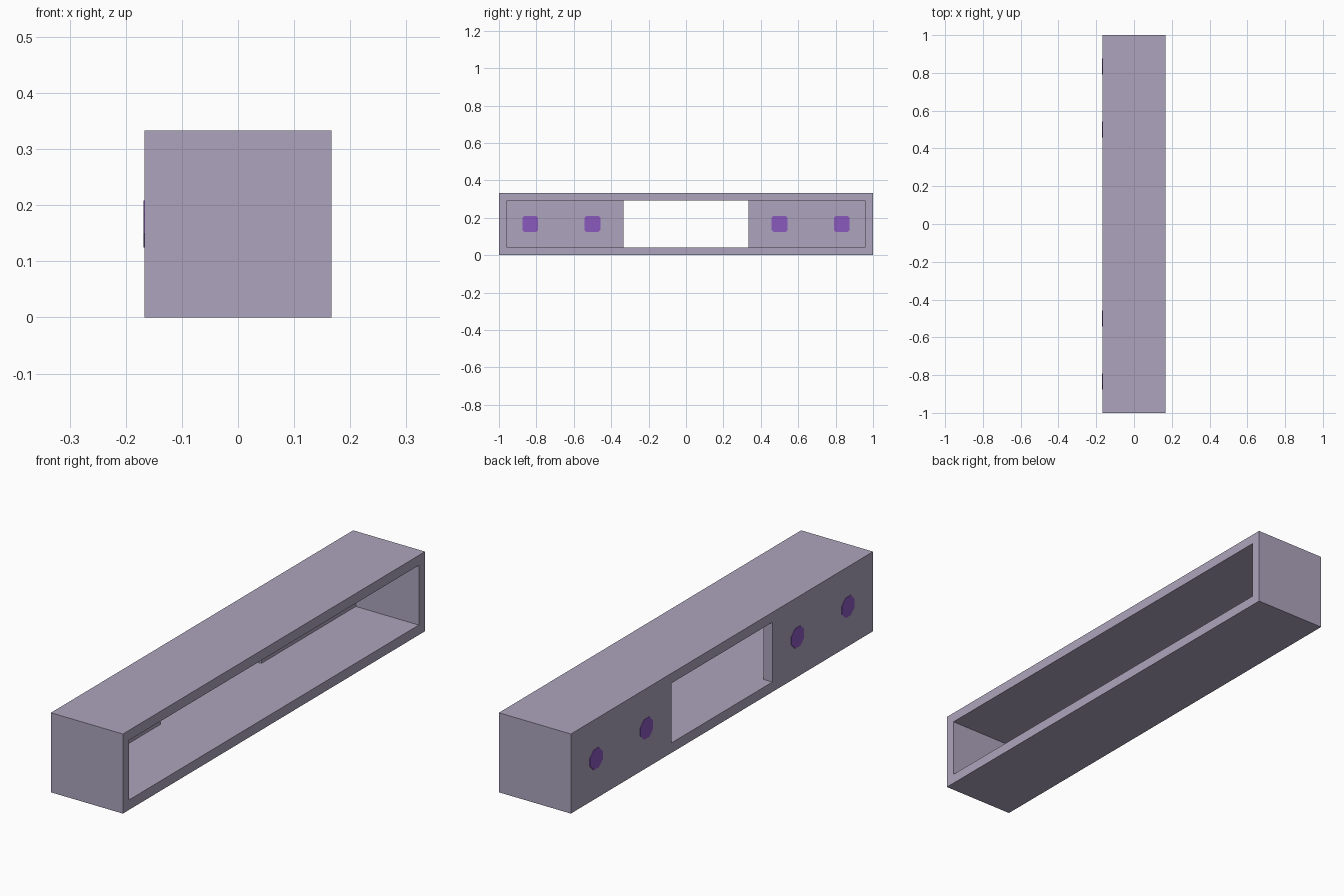
import bpy, bmesh, math
from mathutils import Vector

default = bpy.data.objects.get("Cube")
if default:
    bpy.data.objects.remove(default, do_unlink=True)

UNIT = 1 / 24             # wall thickness
W, L, H = 8 * UNIT, 2.0, 8 * UNIT
MID = H / 2


def make_material(name, rgb):
    mat = bpy.data.materials.new(name)
    mat.use_nodes = True
    colour = (*rgb, 1.0)
    mat.diffuse_color = colour
    mat.node_tree.nodes["Principled BSDF"].inputs["Base Color"].default_value = colour
    return mat


def prism(name, outline, direction, mat):
    """Extrude a closed flat outline along a direction."""
    bm = bmesh.new()
    face = bm.faces.new([bm.verts.new(p) for p in outline])
    out = bmesh.ops.extrude_face_region(bm, geom=[face])
    top = [v for v in out["geom"] if isinstance(v, bmesh.types.BMVert)]
    bmesh.ops.translate(bm, verts=top, vec=Vector(direction))
    # keep the starting cap so the solid is closed
    if not face.is_valid:
        bm.faces.new([v for v in bm.verts if v not in top])
    bmesh.ops.recalc_face_normals(bm, faces=bm.faces)
    mesh = bpy.data.meshes.new(name)
    bm.to_mesh(mesh)
    bm.free()
    mesh.materials.append(mat)
    obj = bpy.data.objects.new(name, mesh)
    bpy.context.collection.objects.link(obj)
    return obj


lavender = make_material("lavender grey", (0.42, 0.376, 0.51))
purple = make_material("purple", (0.26, 0.10, 0.515))

# Long box body
x, y = W / 2, L / 2
body = prism("casing", [(-x, -y, 0), (x, -y, 0), (x, y, 0), (-x, y, 0)], (0, 0, H), lavender)

# One stepped cutter: wide cavity open on one side, narrower window through the back panel
cavity, window, panel = y - UNIT, 1 / 3, -x + UNIT
half = [(x + UNIT, cavity), (panel, cavity), (panel, window), (-x - UNIT, window)]
plan = half + [(px, -py) for px, py in reversed(half)]
cutter = prism("cavity_cutter", [(px, py, UNIT) for px, py in plan], (0, 0, H - 2 * UNIT), lavender)
cutter.hide_render = True

cut = body.modifiers.new("cavity", "BOOLEAN")
cut.operation = "DIFFERENCE"
cut.solver = "EXACT"
cut.object = cutter
bpy.context.view_layer.objects.active = body
body.select_set(True)
bpy.ops.object.modifier_apply(modifier=cut.name)
bpy.data.objects.remove(cutter, do_unlink=True)


def spot(name, at_x, at_y, corner, depth):
    """Thin square plate with clipped corners on the back panel."""
    r = UNIT
    c = r - corner
    pts = [(r, -c), (r, c), (c, r), (-c, r), (-r, c), (-r, -c), (-c, -r), (c, -r)]
    prism(name, [(at_x, at_y + a, MID + b) for a, b in pts], (depth, 0, 0), purple)


# Purple spots on both faces of the back panel
octagon_cut = UNIT * (2 - math.sqrt(2))
for side, label in ((-1, "front"), (1, "back")):
    for place, where in ((0.5, "inner"), (5 / 6, "outer")):
        spot(f"{label}_{where}_spot_inside", panel, side * place, UNIT / 5, 0.002)
        spot(f"{label}_{where}_spot_outside", -x, side * place, octagon_cut, -0.002)
